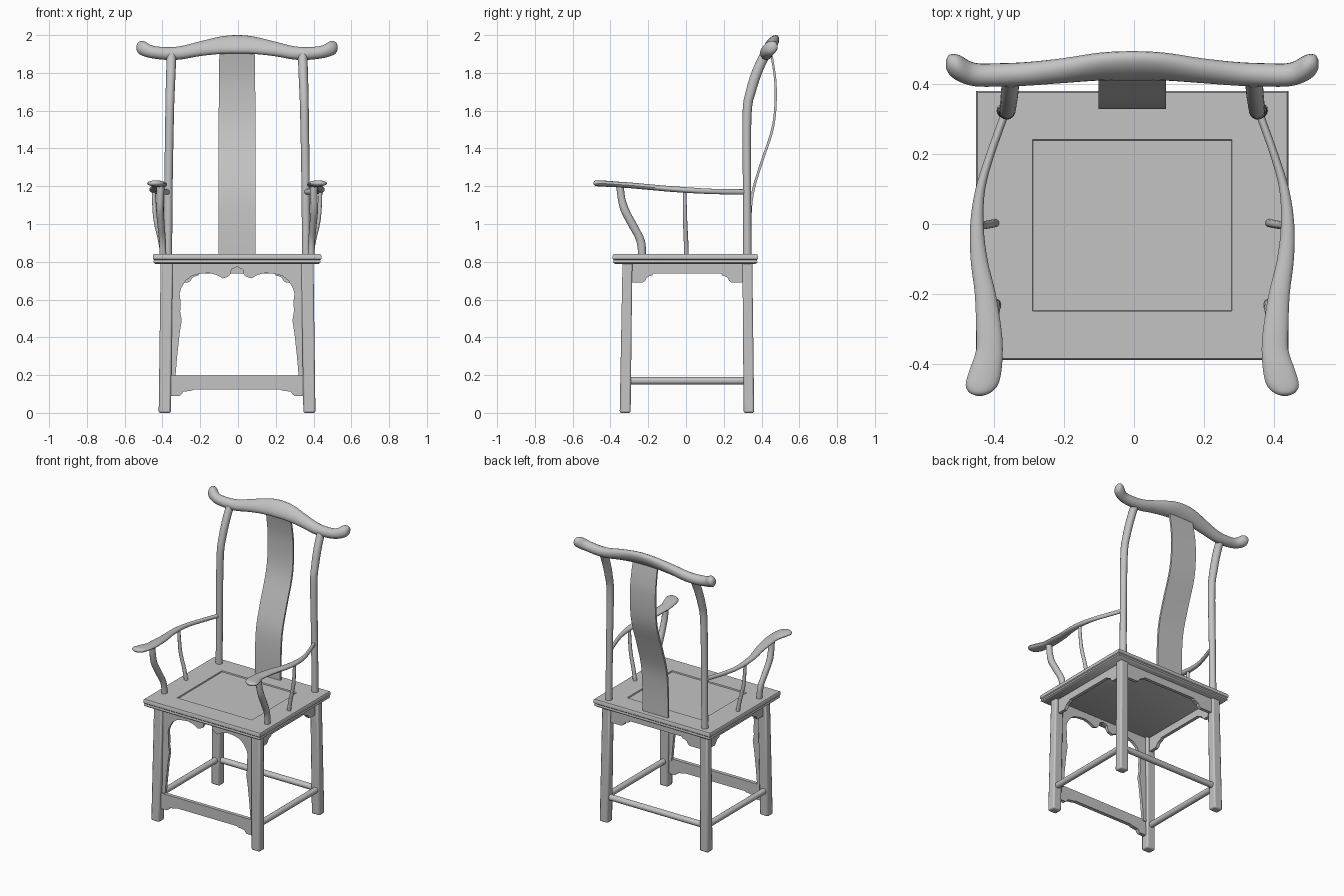
import bpy, bmesh, math
from mathutils import Vector

CX = -0.005  # symmetry plane of the chair
X, Y, Z = Vector((1, 0, 0)), Vector((0, 1, 0)), Vector((0, 0, 1))

mat = bpy.data.materials.new("plain grey")
mat.diffuse_color = (0.55, 0.55, 0.55, 1)


def finish(name, bm, angle=40, bevel=0):
    bmesh.ops.recalc_face_normals(bm, faces=bm.faces)
    me = bpy.data.meshes.new(name)
    bm.to_mesh(me)
    bm.free()
    me.materials.append(mat)
    ob = bpy.data.objects.new(name, me)
    bpy.context.collection.objects.link(ob)
    if bevel:
        m = ob.modifiers.new("bevel", 'BEVEL')
        m.width, m.segments, m.limit_method = bevel, 2, 'ANGLE'
    bpy.ops.object.select_all(action='DESELECT')
    ob.select_set(True)
    bpy.context.view_layer.objects.active = ob
    bpy.ops.object.shade_smooth_by_angle(angle=math.radians(angle))
    return ob


def smooth_rows(rows, steps=4):
    """Catmull-Rom interpolation of (x, y, z, ru, rv) rows."""
    out = []
    for i in range(len(rows) - 1):
        a, b, c, d = rows[max(i - 1, 0)], rows[i], rows[i + 1], rows[min(i + 2, len(rows) - 1)]
        for k in range(steps):
            t = k / steps
            out.append([0.5 * (2 * q + (r - p) * t + (2 * p - 5 * q + 4 * r - s) * t * t
                               + (3 * q - p - 3 * r + s) * t ** 3)
                        for p, q, r, s in zip(a, b, c, d)])
    return out + [list(rows[-1])]


def loft(name, rows, u, v, n=16, side=1, smooth=True, bevel=0):
    """Skin rings along rows; n=4 makes a square section. side=-1 mirrors in x."""
    bm = bmesh.new()
    rings = []
    k, ph = (math.sqrt(2), math.pi / 4) if n == 4 else (1, 0)
    for x, y, z, ru, rv in (smooth_rows(rows) if smooth else rows):
        c = Vector((CX + side * x, y, z))
        rings.append([bm.verts.new(c + u * (k * ru * math.cos(ph + math.tau * i / n))
                                   + v * (k * rv * math.sin(ph + math.tau * i / n)))
                      for i in range(n)])
    for a, b in zip(rings, rings[1:]):
        for i in range(n):
            j = (i + 1) % n
            bm.faces.new((a[i], a[j], b[j], b[i]))
    bm.faces.new(rings[0])
    bm.faces.new(rings[-1])
    return finish(name, bm, 40, bevel)


def board(name, outline, u, origin, normal, thick):
    """Flat cut-out board: outline is (along u, z)."""
    bm = bmesh.new()
    o = Vector(origin) - normal * thick / 2
    f = bm.faces.new([bm.verts.new(o + u * a + Z * b) for a, b in outline])
    r = bmesh.ops.extrude_face_region(bm, geom=[f])
    bmesh.ops.translate(bm, vec=normal * thick,
                        verts=[e for e in r["geom"] if isinstance(e, bmesh.types.BMVert)])
    return finish(name, bm, 30)


def mirrored(half):
    """Right half outline plus its left mirror, skipping centre points."""
    return half + [(-a, b) for a, b in reversed(half) if a > 1e-6]


# Seat: rounded edge, raised frame and sunken panel
loft("seat", [(0, -.004, .787, .43, .37), (0, -.004, .797, .443, .382), (0, -.004, .81, .44, .379),
              (0, -.004, .815, .446, .384), (0, -.004, .834, .446, .384), (0, -.004, .84, .442, .38),
              (0, -.004, .84, .285, .245), (0, -.004, .832, .283, .243)], X, Y, 4, smooth=False)

for s, lr in ((-1, "left"), (1, "right")):
    # Legs, slightly splayed
    loft(f"front_leg_{lr}", [(.383, -.322, 0, .032, .029), (.3725, -.31, .80, .032, .026)],
         X, Y, 4, s, False, .009)
    loft(f"back_leg_{lr}", [(.383, .333, 0, .032, .028), (.3725, .325, .80, .03, .026)],
         X, Y, 4, s, False, .009)
    # Back post bending rearward to the crest
    loft(f"back_post_{lr}", [(.366, .325, .80, .022, .023), (.363, .323, 1.2, .022, .022),
                             (.357, .323, 1.58, .023, .024), (.354, .343, 1.70, .024, .027),
                             (.35, .378, 1.81, .025, .029), (.347, .42, 1.90, .025, .03)], X, Y, 16, s)
    # Arm with flared hand rest
    loft(f"arm_{lr}", [(.362, .32, 1.17, .012, .014), (.405, .2, 1.171, .012, .014),
                       (.434, .1, 1.174, .014, .014), (.444, 0, 1.18, .019, .015),
                       (.438, -.1, 1.187, .024, .015), (.42, -.2, 1.196, .03, .015),
                       (.41, -.3, 1.205, .036, .015), (.408, -.36, 1.209, .038, .015),
                       (.42, -.42, 1.213, .046, .016), (.43, -.46, 1.215, .046, .016),
                       (.435, -.482, 1.216, .03, .013), (.436, -.491, 1.216, .008, .004)], X, Z, 16, s)
    # Curved post under the front of the arm
    loft(f"arm_post_{lr}", [(.392, -.232, .82, .018, .02), (.395, -.24, .91, .018, .023),
                            (.402, -.28, .99, .019, .025), (.408, -.322, 1.07, .02, .024),
                            (.406, -.342, 1.14, .02, .02), (.405, -.35, 1.21, .02, .02)], X, Y, 12, s)
    # Thin bowed spindle under the arm
    loft(f"arm_spindle_{lr}", [(.39, .003, .82, .013, .012), (.405, 0, .91, .013, .012),
                               (.432, -.005, 1.03, .012, .011), (.442, -.007, 1.18, .01, .009)],
         X, Y, 12, s)
    # Side stretcher and side apron with corner brackets
    loft(f"side_stretcher_{lr}", [(.383, -.32, .17, .02, .02), (.383, .33, .17, .02, .02)],
         X, Z, 16, s, False)
    board(f"side_apron_{lr}", mirrored([(.31, .795), (.31, .69), (.235, .69), (.222, .70), (.215, .715),
                                        (.20, .724), (.185, .728), (.18, .738)]),
          Y, (CX + s * .372, .006, 0), X, .022)

# Back stretcher and back apron
loft("back_stretcher", [(-.383, .331, .17, .02, .02), (.383, .331, .17, .02, .02)], Y, Z, 16, 1, False)
board("back_apron", mirrored([(.36, .795), (.36, .69), (.26, .69), (.245, .70), (.238, .715),
                              (.22, .724), (.205, .728), (.20, .738)]), X, (CX, .326, 0), Y, .022)

# Front apron: scalloped arch reaching down the legs
board("front_apron", mirrored([(0, .795), (.36, .795), (.36, .185), (.327, .185), (.317, .30),
                               (.304, .42), (.293, .49), (.301, .535), (.299, .59), (.304, .63),
                               (.296, .66), (.272, .70), (.24, .725), (.20, .736), (.15, .741),
                               (.11, .731), (.075, .712), (.045, .722), (.033, .74), (.03, .76),
                               (0, .773)]), X, (CX, -.312, 0), Y, .02)

# Front foot board with corner brackets
board("front_foot_board", mirrored([(.375, .197), (.375, .09), (.305, .09), (.292, .10), (.285, .112),
                                    (.24, .118), (.225, .124)]), X, (CX, -.32, 0), Y, .025)

# Back splat: thin S-curved board
loft("back_splat", [(.0, .336, .82, .097, .007), (0, .338, 1.0, .097, .007), (0, .352, 1.16, .097, .007),
                    (0, .398, 1.32, .097, .007), (0, .452, 1.48, .097, .007), (0, .472, 1.60, .097, .006),
                    (0, .474, 1.74, .096, .006), (0, .462, 1.84, .095, .006), (0, .447, 1.92, .093, .006)],
     X, Y, 4)

# Crest rail: tilted oval section, raised centre and upturned ends
half = [(.532, .457, 1.934, .012, .012), (.522, .455, 1.933, .032, .027), (.495, .445, 1.929, .043, .035),
        (.45, .427, 1.911, .034, .033), (.38, .426, 1.903, .034, .033), (.30, .429, 1.906, .037, .032),
        (.20, .438, 1.927, .043, .031), (.09, .45, 1.946, .053, .03)]
rows = [(-a, *r) for a, *r in half] + [(0, .452, 1.951, .057, .03)] + half[::-1]
loft("crest_rail", rows, Vector((0, .6, .8)), Vector((0, .8, -.6)), 20)
